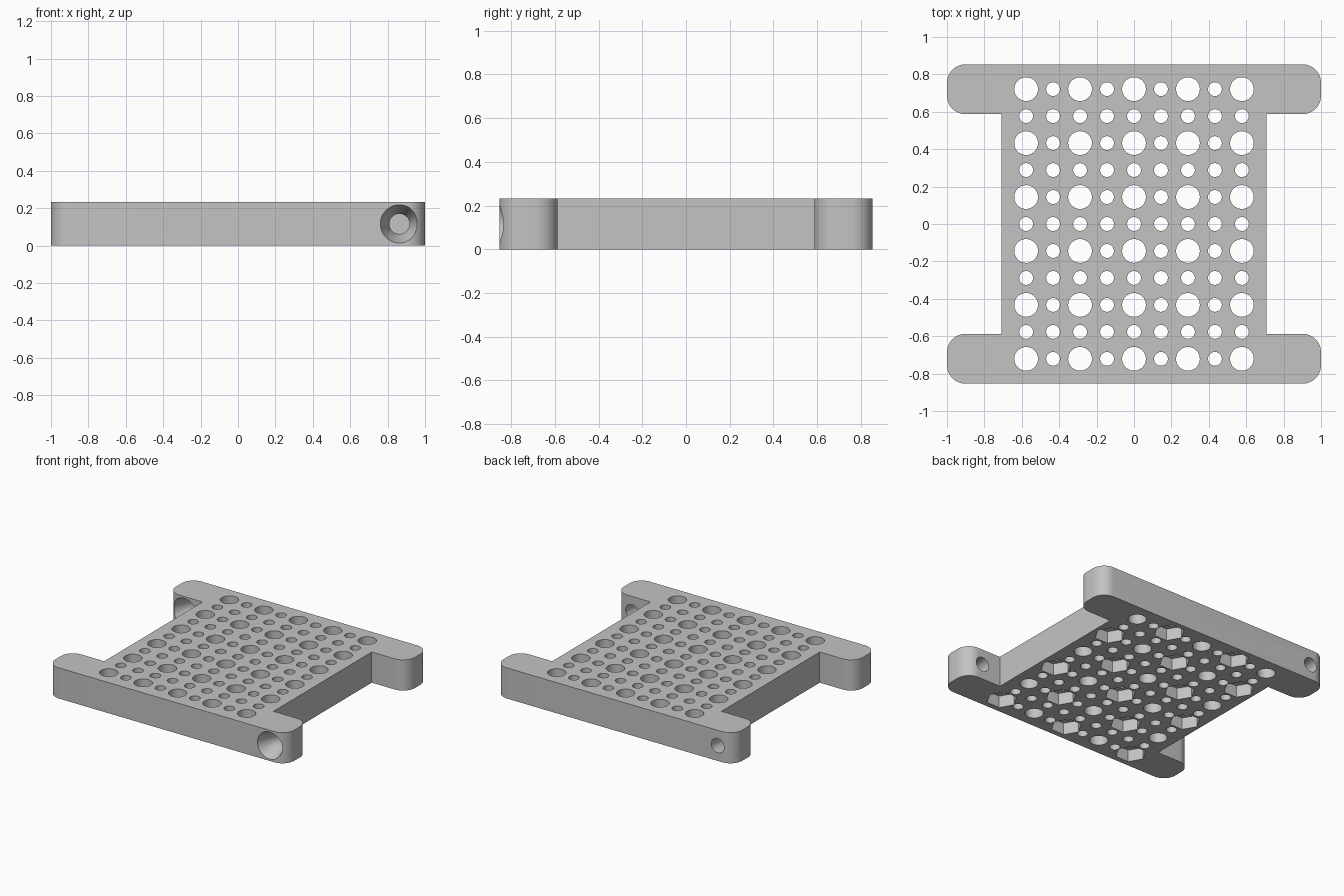
import bpy, bmesh, math
from mathutils import Vector

if "Cube" in bpy.data.objects:
    bpy.data.objects.remove(bpy.data.objects["Cube"])

HEIGHT = 0.232
HALF_DEPTH = 0.854
INNER = 0.587          # inner edge of the end bars
BODY = 0.708           # half width of the middle plate
CORNER = 0.1
PITCH = 0.1442         # hole grid spacing

grey = bpy.data.materials.new("plain_grey")
grey.use_nodes = True
grey.diffuse_color = (0.55, 0.55, 0.55, 1)
grey.node_tree.nodes["Principled BSDF"].inputs["Base Color"].default_value = (0.55, 0.55, 0.55, 1)


def make_object(name, bm):
    bmesh.ops.recalc_face_normals(bm, faces=bm.faces)
    mesh = bpy.data.meshes.new(name)
    bm.to_mesh(mesh)
    bm.free()
    mesh.materials.append(grey)
    obj = bpy.data.objects.new(name, mesh)
    bpy.context.collection.objects.link(obj)
    return obj


def add_frustum(bm, start, end, r0, r1, sides):
    """Closed prism or cone section along z or y; first corner lies on +x."""
    start, end = Vector(start), Vector(end)
    u = Vector((1, 0, 0))
    v = (end - start).normalized().cross(u)
    rings = []
    for centre, r in ((start, r0), (end, r1)):
        angles = [math.tau * k / sides for k in range(sides)]
        rings.append([bm.verts.new(centre + r * (math.cos(a) * u + math.sin(a) * v)) for a in angles])
    bm.faces.new(rings[0])
    bm.faces.new(rings[1])
    for k in range(sides):
        n = (k + 1) % sides
        bm.faces.new((rings[0][k], rings[0][n], rings[1][n], rings[1][k]))


def arc(cx, cy, first_degrees, steps=12):
    angles = [math.radians(first_degrees + 90 * k / steps) for k in range(steps + 1)]
    return [(cx + CORNER * math.cos(a), cy + CORNER * math.sin(a)) for a in angles]


# Plate outline: rounded end bars joined by a narrower middle
right_half = [(BODY, -INNER), (BODY, INNER)]
right_half += arc(1 - CORNER, INNER + CORNER, -90) + arc(1 - CORNER, HALF_DEPTH - CORNER, 0)
left_back = [(-x, y) for x, y in reversed(right_half[1:])]
back = right_half[1:] + left_back
front = [(-x, -y) for x, y in back]
bm = bmesh.new()
outline = bm.faces.new([bm.verts.new((x, y, 0)) for x, y in back + front])
top = bmesh.ops.extrude_face_region(bm, geom=[outline])["geom"]
bmesh.ops.translate(bm, vec=(0, 0, HEIGHT), verts=[g for g in top if isinstance(g, bmesh.types.BMVert)])
plate = make_object("perforated_plate", bm)

# Grid of large and small holes, with hexagonal nut pockets underneath
holes, pockets = bmesh.new(), bmesh.new()
for i in range(-4, 5):
    for j in range(-5, 6):
        x, y = i * PITCH, j * PITCH
        large = i % 2 == 0 and j % 2 == 1
        radius = 0.0635 if large else 0.037
        add_frustum(holes, (x, y, -0.1), (x, y, HEIGHT + 0.1), radius, radius, 40 if large else 28)
        if large and (i // 2 + (j + 5) // 2) % 2 == 0:
            add_frustum(pockets, (x, y, -0.05), (x, y, 0.09), 0.107, 0.107, 6)

# Countersunk bolt holes through opposite ends of the two bars
bolts, sinks = bmesh.new(), bmesh.new()
for x, face in ((0.863, -HALF_DEPTH), (-0.863, INNER)):
    z = HEIGHT / 2
    add_frustum(bolts, (x, face - 0.1, z), (x, face + 0.37, z), 0.054, 0.054, 40)
    slope = (0.102 - 0.054) / 0.13
    add_frustum(sinks, (x, face - 0.02, z), (x, face + 0.13, z), 0.102 + 0.02 * slope, 0.054, 48)

# Cut everything out of the plate, then drop the cutters
bpy.context.view_layer.objects.active = plate
for name, cutter_mesh in (("hole_cutter", holes), ("pocket_cutter", pockets),
                          ("bolt_cutter", bolts), ("countersink_cutter", sinks)):
    cutter = make_object(name, cutter_mesh)
    cutter.hide_render = True
    mod = plate.modifiers.new(name, "BOOLEAN")
    mod.operation = "DIFFERENCE"
    mod.solver = "EXACT"
    mod.object = cutter
    bpy.ops.object.modifier_apply(modifier=mod.name)
    bpy.data.objects.remove(cutter)

bpy.ops.object.select_all(action="DESELECT")
plate.select_set(True)
bpy.ops.object.shade_smooth_by_angle(angle=math.radians(30))
